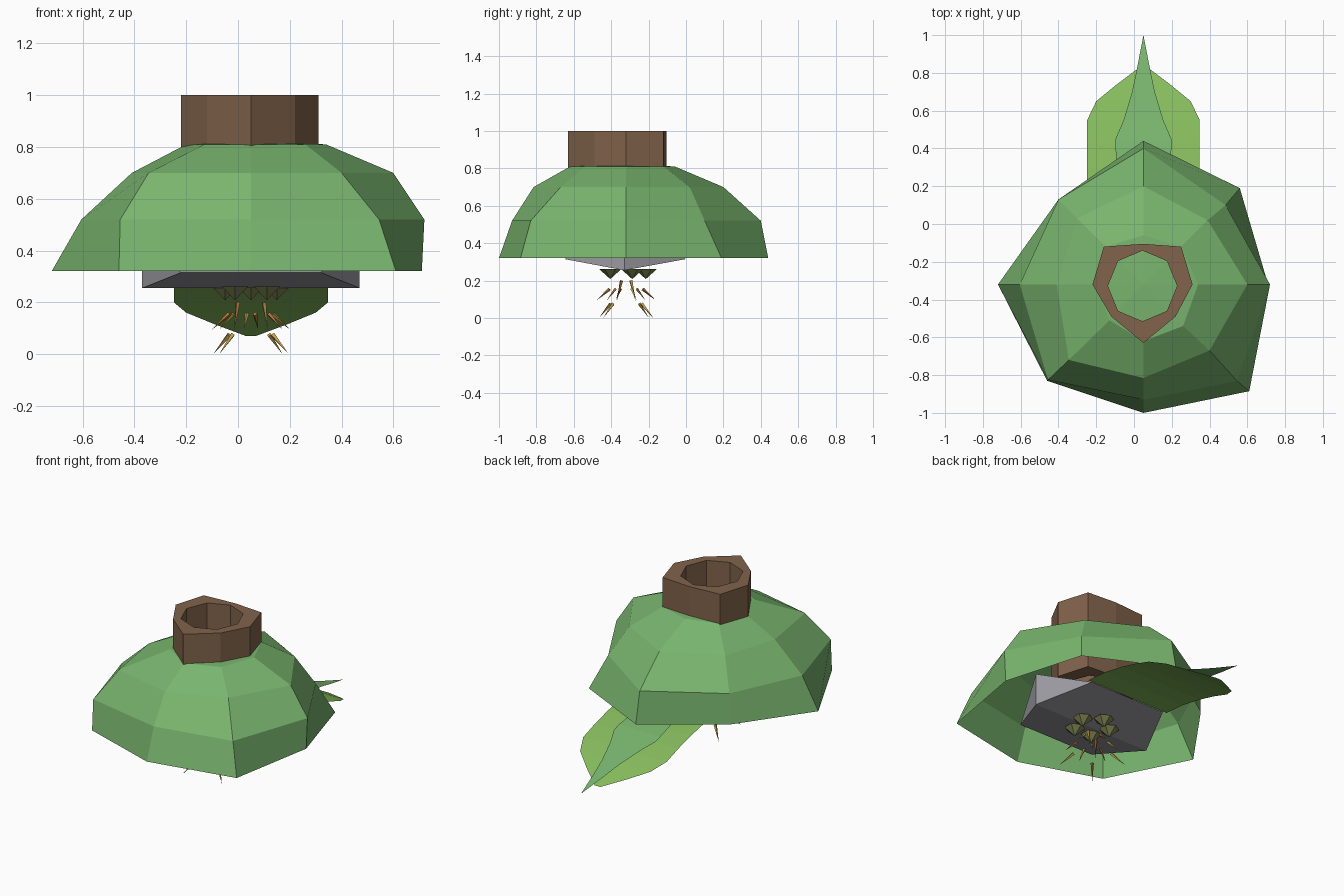
import bpy, bmesh, math
from mathutils import Vector

if "Cube" in bpy.data.objects:
    bpy.data.objects.remove(bpy.data.objects["Cube"])

CX, CY = 0.05, -0.32  # shared axis of canopy, trunk, rock and roots


def mat(name, rgb):
    m = bpy.data.materials.new(name)
    m.diffuse_color = (*rgb, 1)
    m.use_nodes = True
    m.node_tree.nodes["Principled BSDF"].inputs["Base Color"].default_value = m.diffuse_color
    return m


GREEN = mat("leaf green", (0.19, 0.46, 0.155))
LIME = mat("lime green", (0.24, 0.50, 0.11))
BROWN = mat("bark brown", (0.22, 0.125, 0.07))
GREY = mat("stone grey", (0.33, 0.33, 0.36))
OLIVE = mat("olive", (0.20, 0.22, 0.08))
YELLOW = mat("spike yellow", (0.55, 0.37, 0.08))
ORANGE = mat("spike orange", (0.42, 0.17, 0.04))


def finish(name, bm, material, fix=True):
    if fix:
        bmesh.ops.recalc_face_normals(bm, faces=bm.faces[:])
    me = bpy.data.meshes.new(name)
    bm.to_mesh(me)
    bm.free()
    me.materials.append(material)
    ob = bpy.data.objects.new(name, me)
    bpy.context.collection.objects.link(ob)
    return ob


def ring(bm, pts, z):
    return [bm.verts.new((x, y, z)) for x, y in pts]


def bridge(bm, a, b):
    n = len(a)
    for i in range(n):
        j = (i + 1) % n
        bm.faces.new((a[i], a[j], b[j], b[i]))


# canopy: uneven eight-sided open dome, rings listed from the rim up
# order: right, back right, back, back left, left, front left, front, front right
layers = [
    (0.32, [(.71, -.32), (.56, .19), (.05, .44), (-.40, .13),
            (-.72, -.32), (-.46, -.83), (.05, -1.0), (.61, -.885)]),
    (0.52, [(.72, -.32), (.485, .10), (.05, .40), (-.40, .13),
            (-.605, -.32), (-.455, -.825), (.05, -.93), (.545, -.83)]),
    (0.70, [(.60, -.32), (.39, .02), (.05, .20), (-.30, .03),
            (-.41, -.32), (-.345, -.72), (.05, -.815), (.40, -.67)]),
    (0.81, [(.34, -.32), (.25, -.12), (.05, -.06), (-.15, -.12),
            (-.20, -.32), (-.13, -.51), (.05, -.62), (.26, -.54)]),
]
bm = bmesh.new()
prev = None
for z, pts in layers:
    cur = ring(bm, pts, z)
    if prev:
        bridge(bm, prev, cur)
    prev = cur
apex = bm.verts.new((CX, CY, 0.825))
for i in range(8):
    bm.faces.new((prev[i], prev[(i + 1) % 8], apex))
finish("canopy", bm, GREEN, fix=False)

# trunk: hollow stump with an uneven outer wall and a regular bore
outer = [(.31, -.32), (.25, -.12), (.05, -.105), (-.16, -.12),
         (-.22, -.32), (-.12, -.49), (.05, -.63), (.22, -.49)]
inner = [(.045 + .183 * math.cos(k * math.pi / 4), -.328 + .187 * math.sin(k * math.pi / 4))
         for k in range(8)]
bm = bmesh.new()
ob_, ot = ring(bm, outer, 0.5), ring(bm, outer, 1.0)
ib, it = ring(bm, inner, 0.5), ring(bm, inner, 1.0)
bridge(bm, ob_, ot)
bridge(bm, ot, it)
bridge(bm, it, ib)
bridge(bm, ib, ob_)
finish("trunk", bm, BROWN)

# rock: faceted boulder, mirrored left and right about the axis
bm = bmesh.new()
for s in (-1, 1):
    for dx, y, z in ((.42, -.33, .255), (.42, -.33, .46),
                     (.27, -.65, .315), (.27, 0.0, .315)):
        bm.verts.new((CX + s * dx, y, z))
bm.verts.new((CX, -.33, .49))
bmesh.ops.convex_hull(bm, input=bm.verts[:])
finish("rock", bm, GREY)


# drooping leaves: rows of (y, z, half width), two faces across
def leaf(name, rows, material):
    bm = bmesh.new()
    prev = None
    for y, z, w in rows:
        cur = [bm.verts.new((CX + s * w, y, z)) for s in (-1, 0, 1)]
        if prev:
            for i in (0, 1):
                bm.faces.new((prev[i], prev[i + 1], cur[i + 1], cur[i]))
        prev = cur
    bmesh.ops.remove_doubles(bm, verts=bm.verts[:], dist=0.0005)
    return finish(name, bm, material, fix=False)


leaf("broad_leaf", [(0, .318, .298), (.15, .305, .298), (.30, .275, .298),
                    (.43, .24, .298), (.55, .20, .298), (.65, .16, .25),
                    (.74, .115, .14), (.80, .085, .06), (.83, .07, .02)], LIME)
leaf("narrow_leaf", [(0, .322, .05), (.15, .312, .11), (.30, .287, .14),
                     (.40, .265, .148), (.45, .25, .148), (.55, .218, .105),
                     (.70, .172, .06), (.82, .135, .035), (1.0, .085, 0)], GREEN)


# cone pointing from a base point to a tip
def cone(name, base, tip, r, sides, material):
    base, tip = Vector(base), Vector(tip)
    d = tip - base
    bm = bmesh.new()
    bmesh.ops.create_cone(bm, cap_ends=True, segments=sides,
                          radius1=r, radius2=0, depth=d.length)
    bm.transform(d.to_track_quat('Z', 'Y').to_matrix().to_4x4())
    bmesh.ops.translate(bm, verts=bm.verts[:], vec=(base + tip) / 2)
    finish(name, bm, material)


def polar(r, a, z):
    return (CX + r * math.cos(a), CY + r * math.sin(a), z)


# pods under the rock
for k in range(5):
    a = math.radians(90 + 72 * k)
    cone(f"pod_{k + 1}", polar(.105, a, .262), polar(.105, a, .208), .06, 6, OLIVE)

# thin spikes fanning out below the pods
for k in range(6):
    a = math.radians(20 + 60 * k)
    cone(f"upper_spike_{k + 1}", polar(.09, a, .155), polar(.16, a, .095), .009, 4,
         ORANGE if k % 2 else YELLOW)
for k in range(4):
    a = math.radians(50 + 90 * k)
    cone(f"lower_spike_{k + 1}", polar(.11, a, .075), polar(.19, a, .0), .01, 4, YELLOW)
for k, x in enumerate((-.05, .05)):
    cone(f"centre_spike_{k + 1}", (CX + x, CY + x / 2, .20), (CX + x * 1.3, CY + x, .09), .01, 4,
         YELLOW if k else ORANGE)
